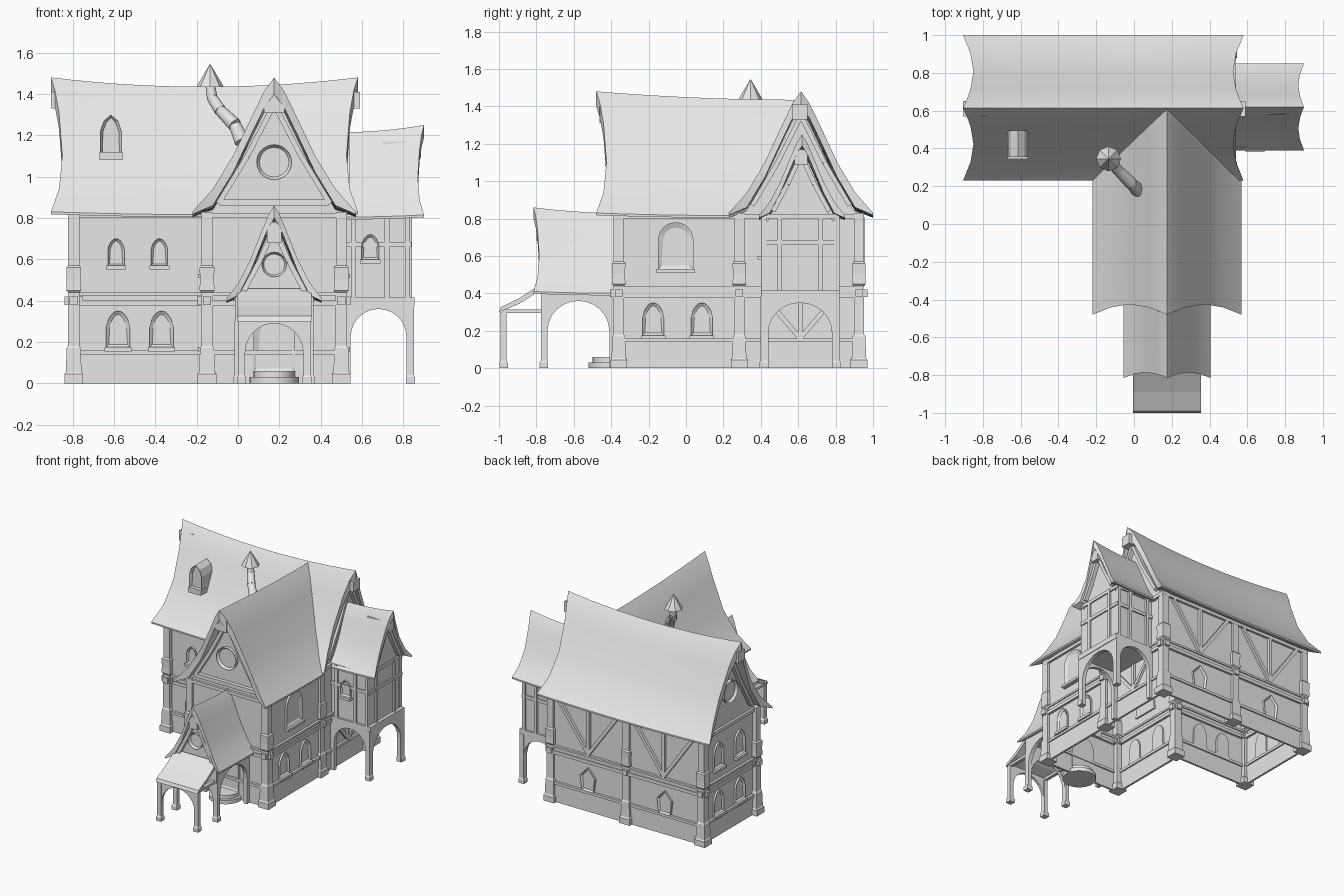
import bpy, bmesh
from math import pi, sin, cos, radians
from mathutils import Matrix, Vector

if "Cube" in bpy.data.objects:
    bpy.data.objects.remove(bpy.data.objects["Cube"])

GREY = (0.8, 0.8, 0.8, 1)
mat = bpy.data.materials.new("plain_grey")
mat.use_nodes = True
mat.diffuse_color = GREY
mat.node_tree.nodes["Principled BSDF"].inputs["Base Color"].default_value = GREY

FRONT, RIGHT, BACK, LEFT = 0, pi / 2, pi, -pi / 2
# Gable curve: distance from ridge, height above eave
CURVE = [(0, 1), (.12, .9), (.25, .74), (.5, .42), (.75, .17), (1, 0)]
# House footprint corners with their outward directions
PLAN = [(-.79, .285, -1, -1), (-.16, .285, -1, -1), (-.16, -.37, -1, -1),
        (.51, -.37, 1, -1), (.51, .935, 1, 1), (-.79, .935, -1, 1)]


def finish(name, bm, smooth=False):
    me = bpy.data.meshes.new(name)
    bm.to_mesh(me)
    bm.free()
    me.materials.append(mat)
    ob = bpy.data.objects.new(name, me)
    bpy.context.collection.objects.link(ob)
    if smooth:
        for p in me.polygons:
            p.use_smooth = True
        me.set_sharp_from_angle(angle=radians(32))


def box(name, x0, x1, y0, y1, z0, z1):
    bm = bmesh.new()
    m = Matrix.Translation(((x0 + x1) / 2, (y0 + y1) / 2, (z0 + z1) / 2))
    bmesh.ops.create_cube(bm, size=1, matrix=m @ Matrix.Diagonal((x1 - x0, y1 - y0, z1 - z0, 1)))
    finish(name, bm)


def bar(name, p, q, w, d, facing=FRONT):
    """Straight timber from p to q, w wide on the wall and d deep."""
    p, q = Vector(p), Vector(q)
    out = Vector((sin(facing), -cos(facing), 0))
    along = (q - p).normalized()
    rot = Matrix((out.cross(along), out, -along)).transposed().to_4x4()
    bm = bmesh.new()
    bmesh.ops.create_cube(bm, size=1, matrix=Matrix.Translation((p + q) / 2) @ rot
                          @ Matrix.Diagonal((w, d, (q - p).length, 1)))
    bmesh.ops.recalc_face_normals(bm, faces=bm.faces)
    finish(name, bm)


def tube(name, p, q, r0, r1, sides=12):
    p, q = Vector(p), Vector(q)
    bm = bmesh.new()
    rot = (q - p).to_track_quat('Z', 'Y').to_matrix().to_4x4()
    bmesh.ops.create_cone(bm, cap_ends=True, segments=sides, radius1=r0, radius2=r1, depth=(q - p).length,
                          matrix=Matrix.Translation((p + q) / 2) @ rot)
    finish(name, bm, True)


def band(name, section):
    """Sweep an (outset, height) section around the footprint, open below."""
    bm = bmesh.new()
    loops = [[bm.verts.new((x + a * o, y + b * o, z)) for x, y, a, b in PLAN] for o, z in section]
    pairs = list(zip(loops, loops[1:]))
    if len(section) > 2:
        pairs.append((loops[-1], loops[0]))
    for lo, hi in pairs:
        for i in range(len(PLAN)):
            bm.faces.new((lo[i - 1], lo[i], hi[i], hi[i - 1]))
    finish(name, bm)


def plate(name, outline, depth, pos, facing=FRONT, inset=0, recess=0):
    """Extrude an upright outline outwards; optionally sink a panel in its face."""
    bm = bmesh.new()
    f = bm.faces.new([bm.verts.new((x, 0, z)) for x, z in outline])
    new = bmesh.ops.extrude_face_region(bm, geom=[f])["geom"]
    bmesh.ops.translate(bm, vec=(0, -depth, 0), verts=[v for v in new if isinstance(v, bmesh.types.BMVert)])
    bmesh.ops.recalc_face_normals(bm, faces=bm.faces)
    if inset:
        face = [g for g in new if isinstance(g, bmesh.types.BMFace)]
        bmesh.ops.inset_individual(bm, faces=face, thickness=inset, depth=-recess)
    bm.transform(Matrix.Translation(pos) @ Matrix.Rotation(facing, 4, 'Z'))
    finish(name, bm)


def window(name, pos, facing, w, h, tip=.35, sill=True):
    """Arched window set through the wall; tip above zero makes the head pointed."""
    rise = w * .5 * (1 + tip)
    n = 6
    head = [(cos(pi * i / (2 * n)) * w / 2, h - rise + rise * sin(pi * i / (2 * n)) ** (1 + tip)) for i in range(n)]
    outline = [(w / 2, 0)] + head + [(0, h)] + [(-x, z) for x, z in reversed(head)] + [(-w / 2, 0)]
    inside = Vector(pos) - Vector((sin(facing), -cos(facing), 0)) * .012
    plate(name, outline, .027, inside, facing, w * .15, .012)
    if sill:
        s = w * .5 + .008
        plate(name + "_sill", [(-s, -.02), (s, -.02), (s, 0), (-s, 0)], .045, inside, facing)


def round_window(name, pos, facing, r):
    ring = [(r * cos(pi * i / 10), r * sin(pi * i / 10)) for i in range(20)]
    plate(name, ring, .025, pos, facing, r * .16, .018)


def arch(name, w, h, leg, crown, pos, facing, depth=.03):
    """Two legs joined by a curved head."""
    r = w / 2 - leg
    rise = min(r, .16)
    inner = [(r * cos(pi * i / 12), crown - rise + rise * sin(pi * i / 12)) for i in range(13)]
    outline = [(-w / 2, 0), (-w / 2, h), (w / 2, h), (w / 2, 0), (r, 0)] + inner + [(-r, 0)]
    plate(name, outline, depth, pos, facing)


def post(name, x, y, levels):
    """Square post lofted through (height, half width) levels."""
    bm = bmesh.new()
    rings = [[bm.verts.new((x + a * r, y + b * r, z)) for a, b in ((-1, -1), (1, -1), (1, 1), (-1, 1))]
             for z, r in levels]
    for lo, hi in zip(rings, rings[1:]):
        for i in range(4):
            bm.faces.new((lo[i], lo[i - 3], hi[i - 3], hi[i]))
    bm.faces.new(rings[0][::-1])
    bm.faces.new(rings[-1])
    finish(name, bm)


def roof(name, centre, half, ridge, eave, start, end, along_x, bow, sag, thick, both=True, mitre=0):
    """Sagging roof, thin at the eaves, with bowed gable ends; a mitred end meets another roof."""
    top = [(-s, h, 0) for s, h in reversed(CURVE[1:])] + [(s, h, 0) for s, h in CURVE]
    under = [(s, h, .012 if abs(s) == 1 else thick) for s, h, d in reversed(top)]
    sign, n = (1 if end > start else -1), 14
    bm = bmesh.new()
    rows = []
    for i in range(n + 1):
        t = i / n
        dip = sag * (1 - (2 * t - 1) ** 2 if both else 1 - (1 - t) ** 2)
        row = []
        for s, h, drop in top + under:
            b = bow * sin(pi * abs(s))
            a0 = start + sign * b
            a1 = end - sign * (b if both else mitre * abs(s))
            a, c = a0 + (a1 - a0) * t, centre + s * half
            z = eave + h * (ridge - eave) - dip * (.3 + .7 * h) - drop
            row.append(bm.verts.new((a, c, z) if along_x else (c, a, z)))
        rows.append(row)
    m = len(rows[0])
    for r0, r1 in zip(rows, rows[1:]):
        for k in range(m):
            bm.faces.new((r0[k - 1], r0[k], r1[k], r1[k - 1]))
    for row in (rows[0], rows[-1]):
        for k in range(len(top) - 1):
            bm.faces.new((row[k], row[k + 1], row[m - 2 - k], row[m - 1 - k]))
    bmesh.ops.recalc_face_normals(bm, faces=bm.faces)
    finish(name, bm, True)


def gable_body(name, half, roof_half, ridge, eave, base, depth, pos, facing):
    side = [(half, base), (half, eave)]
    side += [(s * roof_half, eave + h * (ridge - eave) - .1) for s, h in reversed(CURVE[:-1]) if s * roof_half < half]
    plate(name, side + [(-x, z) for x, z in reversed(side[:-1])] + [(-half, base)], depth, pos, facing)


def gable_trim(name, pos, facing, half, low, high):
    """Bent rafters on a gable wall."""
    turn = Matrix.Translation(pos) @ Matrix.Rotation(facing, 4, 'Z')
    for s in (-1, 1):
        mid = turn @ Vector((s * half * .48, -.01, low + (high - low) * .48))
        bar(name + "_rafter", turn @ Vector((s * half, -.01, low)), mid, .025, .04, facing)
        bar(name + "_rafter", mid, turn @ Vector((0, -.01, high)), .025, .04, facing)


# Walls: an open shell below, closed gables above
band("house_walls", [(0, 0), (0, .83)])
gable_body("main_gables", .325, .385, 1.48, .83, .8, 1.3, (-.79, .61, 0), RIGHT)
gable_body("front_wing_gable", .335, .395, 1.48, .83, .8, .67, (.175, .3, 0), FRONT)
gable_body("side_wing_walls", .195, .235, 1.25, .81, .4, .34, (.49, .61, 0), RIGHT)
gable_body("porch_gable", .17, .235, .86, .41, .38, .4, (.175, -.35, 0), FRONT)

# Roofs
roof("main_roof", .615, .385, 1.48, .83, -.905, .58, True, .055, .045, .08)
roof("front_wing_roof", .175, .395, 1.48, .83, -.48, .615, False, .055, .045, .08, False, .385)
roof("side_wing_roof", .62, .23, 1.25, .815, .9, .5, True, .03, .035, .06, False)
roof("porch_roof", .175, .23, .86, .41, -.815, -.36, False, .03, .03, .06, False)

# Timber belts around the house
for name, z0, z1, o in (("plinth", 0, .14, .008), ("plinth_trim", .14, .16, .018), ("floor_beam", .375, .4, .018),
                        ("floor_band", .4, .425, .01), ("upper_floor_beam", .425, .44, .018),
                        ("wall_plate", .8, .825, .018)):
    band(name, [(o, z0), (o, z1), (-o, z1), (-o, z0)])

# Corner posts with beam end blocks
LEVELS = [(0, .045), (.045, .045), (.055, .038), (.17, .034), (.18, .028), (.44, .028), (.45, .036),
          (.5, .034), (.56, .036), (.57, .027), (.83, .027)]
for x, y in ((-.795, .285), (-.795, .925), (.5, .925), (.5, .285), (.5, -.36), (-.15, -.36), (-.15, .285), (-.15, .925)):
    post("corner_post", x, y, LEVELS)
    box("beam_end", x - .02, x + .02, y - .045, y + .045, .38, .42)
    box("beam_end", x - .045, x + .045, y - .02, y + .02, .38, .42)

# Gable timbers, ridge beam ends and round windows
gable_trim("front_gable", (.175, -.37, 0), FRONT, .27, .87, 1.35)
gable_trim("left_gable", (-.79, .615, 0), LEFT, .26, .87, 1.35)
gable_trim("right_gable", (.51, .615, 0), RIGHT, .26, .87, 1.35)
gable_trim("side_gable", (.83, .615, 0), RIGHT, .15, .84, 1.14)
gable_trim("porch_gable", (.175, -.75, 0), FRONT, .15, .44, .75)
box("front_tie_beam", -.09, .44, -.4, -.36, .86, .89)
box("front_ridge_beam", .125, .225, -.462, -.36, 1.31, 1.4)
for x0, x1 in ((-.905, -.78), (.5, .59)):
    box("main_ridge_beam", x0, x1, .57, .65, 1.33, 1.41)
box("side_ridge_beam", .7, .885, .58, .65, 1.09, 1.17)
box("porch_ridge_beam", .14, .21, -.8, -.7, .68, .78)
round_window("front_round_window", (.175, -.37, 1.07), FRONT, .085)
round_window("left_round_window", (-.79, .61, 1.07), LEFT, .085)
round_window("porch_round_window", (.175, -.75, .575), FRONT, .06)

# Windows
for x in (-.59, -.38):
    window("front_upper_window", (x, .285, .57), FRONT, .08, .13)
    window("front_lower_window", (x + .01, .285, .175), FRONT, .115, .175)
for y in (-.175, .085):
    window("wing_right_window", (.51, y, .175), RIGHT, .115, .175)
    window("wing_left_window", (-.16, y, .175), LEFT, .115, .175)
for y in (.48, .74):
    window("left_lower_window", (-.79, y, .175), LEFT, .115, .175)
    window("left_upper_window", (-.79, y, .53), LEFT, .115, .19)
for x in (-.48, .18):
    plate("back_window", [(-.05, .16), (.05, .16), (.065, .27), (0, .34), (-.065, .27)], .027, (x, .923, 0), BACK,
          .015, .012)
for x, facing in ((.51, RIGHT), (-.16, LEFT)):
    window("wing_arched_window", (x, -.055, .53), facing, .19, .25, 0)
window("side_wing_window", (.64, .415, .6), FRONT, .085, .12)

# Back wall braces: a V shape in each bay
for x0, x1 in ((-.765, -.18), (-.12, .47)):
    m = (x0 + x1) / 2
    bar("back_stud", (m, .94, .44), (m, .94, .8), .025, .03, BACK)
    for x in (x0, x1):
        bar("back_brace", (m, .94, .45), (x + (m - x) * .15, .94, .8), .025, .03, BACK)
for y in (.43, .61, .79):
    bar("right_brace", (.512, .61, .16), (.512, y, .37), .025, .03, RIGHT)

# Side wing frame and stilts
box("side_wing_floor", .5, .855, .4, .82, .375, .415)
for z in (.66, .8):
    box("side_wing_rail", .5, .84, .405, .815, z, z + .025)
for y in (.415, .805):
    for x in (.56, .72, .82):
        box("side_wing_stud", x - .012, x + .012, y - .015, y + .015, .41, .82)
    arch("side_arch", .33, .38, .03, .36, (.68, y + .015, 0), FRONT)
    post("stilt", .835, y, [(0, .022), (.03, .022), (.04, .017), (.38, .017)])
for y in (.5, .72):
    box("side_wing_stud", .8, .842, y - .012, y + .012, .41, .82)
arch("side_end_arch", .4, .38, .03, .35, (.82, .61, 0), RIGHT)

# Porch arches, canopy, door and steps
for x, canopy_x in ((0, .016), (.35, .334)):
    arch("porch_side_arch", .39, .42, .03, .36, (x - .015, -.575, 0), RIGHT)
    for px, y in ((x, -.76), (canopy_x, -.975)):
        post("porch_post", px, y, [(0, .022), (.03, .022), (.04, .016), (.3, .016)])
    bar("canopy_side_beam", (canopy_x, -.985, .305), (canopy_x, -.75, .305), .02, .025, RIGHT)
arch("porch_front_arch", .37, .42, .03, .3, (.175, -.745, 0), FRONT)
arch("canopy_front_arch", .34, .31, .03, .29, (.175, -.965, 0), FRONT, .02)
plate("canopy_roof", [(-1, .3), (-.99, .325), (-.89, .375), (-.76, .46), (-.76, .43), (-.89, .345)], .36, (-.005, 0, 0),
      RIGHT)
window("door", (.175, -.37, .06), FRONT, .2, .28, 0, False)
tube("lower_step", (.175, -.4, 0), (.175, -.4, .03), .12, .12, 24)
tube("upper_step", (.175, -.4, .03), (.175, -.4, .06), .1, .1, 24)

# Roof dormer
plate("dormer", [(-.053, 1.08), (.053, 1.08), (.053, 1.22), (.035, 1.27), (0, 1.3), (-.035, 1.27), (-.053, 1.22)],
      .14, (-.615, .495, 0), FRONT, .015, .02)
box("dormer_sill", -.67, -.56, .345, .42, 1.08, 1.12)

# Bent chimney pipe and cap
path = [(.02, .18, 1.17), (-.015, .215, 1.25), (-.085, .285, 1.32), (-.125, .335, 1.38), (-.135, .345, 1.45)]
for i, (p, q) in enumerate(zip(path, path[1:])):
    tube("chimney_pipe", p, q, .038 - i * .004, .03 - i * .002)
tube("chimney_cap", (-.135, .345, 1.435), (-.135, .345, 1.545), .066, .001, 8)
